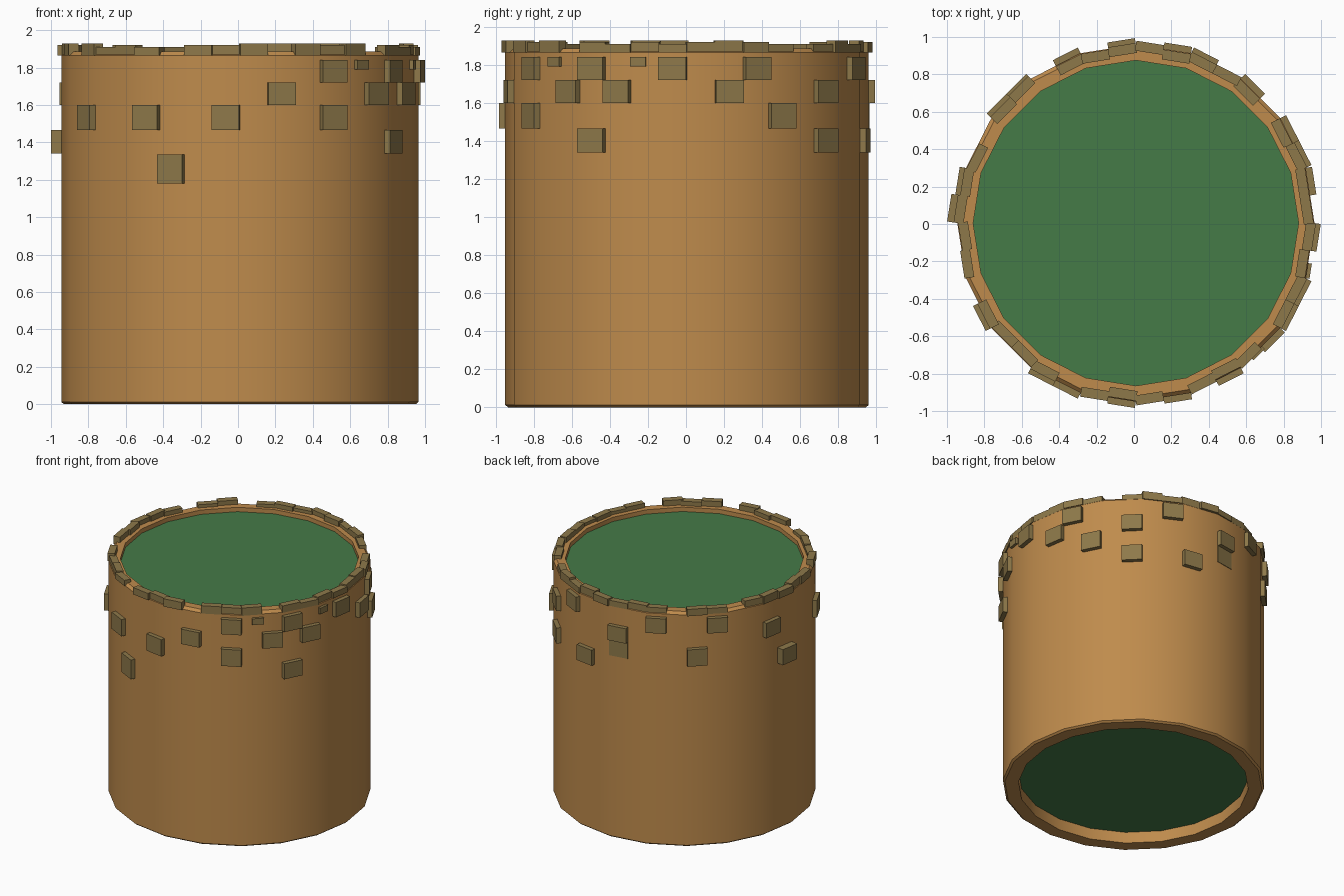
import bpy, bmesh, math, random
from mathutils import Matrix, Vector

if "Cube" in bpy.data.objects:
    bpy.data.objects.remove(bpy.data.objects["Cube"])

random.seed(4)
SIDES = 20
R = 0.955
CX, CY = 0.01, 0.005
STEP = 2 * math.pi / SIDES
APOTHEM = R * math.cos(STEP / 2)
HALF = R * math.sin(STEP / 2)          # half the length of one facet


def material(name, rgb):
    m = bpy.data.materials.new(name)
    m.diffuse_color = (*rgb, 1)
    m.use_nodes = True
    m.node_tree.nodes["Principled BSDF"].inputs["Base Color"].default_value = m.diffuse_color
    return m


WALL = material("clay", (0.52, 0.26, 0.073))
BRICK = material("brick_olive", (0.27, 0.19, 0.068))
GREEN = material("green", (0.06, 0.196, 0.064))


def finish(name, bm, mat, smooth=False):
    bmesh.ops.recalc_face_normals(bm, faces=bm.faces)
    me = bpy.data.meshes.new(name)
    bm.to_mesh(me)
    bm.free()
    me.materials.append(mat)
    ob = bpy.data.objects.new(name, me)
    bpy.context.collection.objects.link(ob)
    if smooth:
        bpy.context.view_layer.objects.active = ob
        ob.select_set(True)
        bpy.ops.object.shade_smooth_by_angle(angle=math.radians(30))
        ob.select_set(False)
    return ob


def add_brick(bm, j, z0, z1, inner, outer, t0=0.0, t1=1.0):
    """Box on half facet j; t0..t1 is its share of the half facet."""
    a = (j // 2 + 0.5) * STEP
    start = -HALF if j % 2 == 0 else 0.0
    y0, y1 = start + t0 * HALF, start + t1 * HALF
    centre = Vector((APOTHEM + (inner + outer) / 2, (y0 + y1) / 2, (z0 + z1) / 2))
    size = Vector((outer - inner, y1 - y0, z1 - z0))
    m = (Matrix.Translation((CX, CY, 0)) @ Matrix.Rotation(a, 4, 'Z')
         @ Matrix.Translation(centre) @ Matrix.Diagonal((*size, 1)))
    bmesh.ops.create_cube(bm, size=1, matrix=m)


# Tower wall: closed ring profile (radius, z) swept round
profile = [(0.84, 0.10), (0.84, 0.0), (0.94, 0.0), (R, 0.012), (R, 1.865),
           (0.935, 1.885), (0.87, 1.885), (0.87, 1.80)]
bm = bmesh.new()
rings = [[bm.verts.new((CX + r * math.cos(i * STEP), CY + r * math.sin(i * STEP), z))
          for r, z in profile] for i in range(SIDES)]
n = len(profile)
for i in range(SIDES):
    a, b = rings[i], rings[(i + 1) % SIDES]
    for k in range(n):
        q = (k + 1) % n
        bm.faces.new((a[k], b[k], b[q], a[q]))
finish("round_wall", bm, WALL, smooth=True)

# Green filling, recessed at both ends
bm = bmesh.new()
low = [bm.verts.new((CX + 0.845 * math.cos(i * STEP), CY + 0.845 * math.sin(i * STEP), 0.09))
       for i in range(SIDES)]
top = [bm.verts.new((CX + 0.872 * math.cos(i * STEP), CY + 0.872 * math.sin(i * STEP), 1.85))
       for i in range(SIDES)]
bm.faces.new(low)
bm.faces.new(top)
for i in range(SIDES):
    k = (i + 1) % SIDES
    bm.faces.new((low[i], low[k], top[k], top[i]))
finish("green_core", bm, GREEN)

# Bricks on the wall, by row: (bottom, top, half facets)
rows = [(1.72, 1.84, (33, 36, 39, 2, 7, 12, 15)),
        (1.60, 1.72, (31, 35, 37, 1, 5, 10, 18)),
        (1.465, 1.60, (29, 26, 23, 33, 3, 14)),
        (1.34, 1.465, (19, 36, 5, 8)),
        (1.18, 1.335, (27,))]
bm = bmesh.new()
for z0, z1, halves in rows:
    for j in halves:
        add_brick(bm, j, z0, z1, -0.02, 0.055 if j == 19 else 0.034)
add_brick(bm, 10, 1.465, 1.60, -0.02, 0.004)            # almost flush brick
add_brick(bm, 34, 1.79, 1.84, -0.02, 0.02, 0.5, 1.08)   # two small chips
add_brick(bm, 38, 1.79, 1.84, -0.02, 0.02, 0.0, 0.55)
finish("wall_bricks", bm, BRICK)

# Uneven bricks along the rim
bm = bmesh.new()
for j in range(2 * SIDES):
    if j in (4, 13, 16, 22, 27, 31, 35):
        continue
    s = random.choice((-0.012, 0.0, 0.012))
    add_brick(bm, j, 1.865, random.choice((1.91, 1.92, 1.928)), -0.045 + s, 0.008 + s)
finish("rim_bricks", bm, BRICK)
